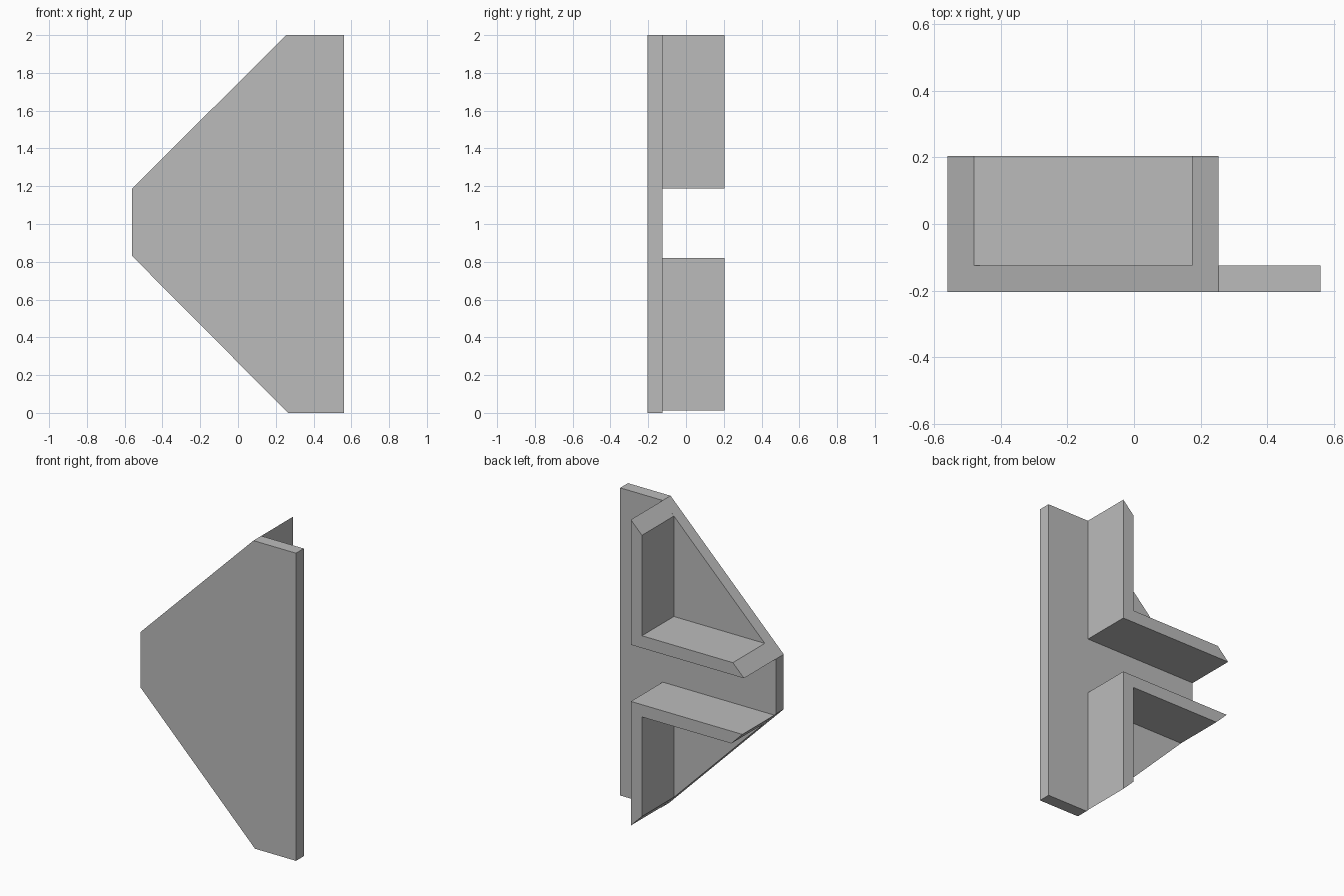
import bpy
import bmesh

# Remove the default cube
cube = bpy.data.objects.get("Cube")
if cube:
    bpy.data.objects.remove(cube, do_unlink=True)

# Single grey finish
grey = bpy.data.materials.new("plain_grey")
grey.use_nodes = True
colour = (0.5, 0.5, 0.5, 1)
grey.diffuse_color = colour
grey.node_tree.nodes["Principled BSDF"].inputs["Base Color"].default_value = colour

FRONT, PLATE_BACK, BACK = -0.204, -0.124, 0.204


def extrude_profile(name, outline, y_front, y_back):
    """Extrude an x/z outline from y_front to y_back."""
    bm = bmesh.new()
    face = bm.faces.new([bm.verts.new((x, y_front, z)) for x, z in outline])
    result = bmesh.ops.extrude_face_region(bm, geom=[face], use_keep_orig=True)
    moved = [v for v in result["geom"] if isinstance(v, bmesh.types.BMVert)]
    bmesh.ops.translate(bm, verts=moved, vec=(0, y_back - y_front, 0))
    bmesh.ops.recalc_face_normals(bm, faces=bm.faces[:])
    mesh = bpy.data.meshes.new(name)
    bm.to_mesh(mesh)
    bm.free()
    mesh.materials.append(grey)
    obj = bpy.data.objects.new(name, mesh)
    bpy.context.collection.objects.link(obj)
    return obj


def angle_rib(name, tip_x, corner_z, end_z):
    """L-shaped rib whose ends are mitred along the plate's sloping edge."""
    wall = 0.08
    side = 1 if end_z > corner_z else -1
    outer_x = 0.254
    inner_x = outer_x - wall
    inner_z = corner_z + side * wall
    outline = [(tip_x, corner_z), (outer_x, corner_z), (outer_x, end_z),
               (inner_x, end_z - side * wall), (inner_x, inner_z),
               (tip_x + wall, inner_z)]
    return extrude_profile(name, outline, PLATE_BACK, BACK)


# Front plate with two sloping edges
extrude_profile("front_plate",
                [(-0.56, 0.83), (0.265, 0), (0.56, 0),
                 (0.56, 2), (0.254, 2), (-0.56, 1.187)],
                FRONT, PLATE_BACK)

# Angle ribs on the back, leaving a channel between them
angle_rib("upper_rib", -0.56, 1.187, 2.0)
angle_rib("lower_rib", -0.549, 0.819, 0.012)
